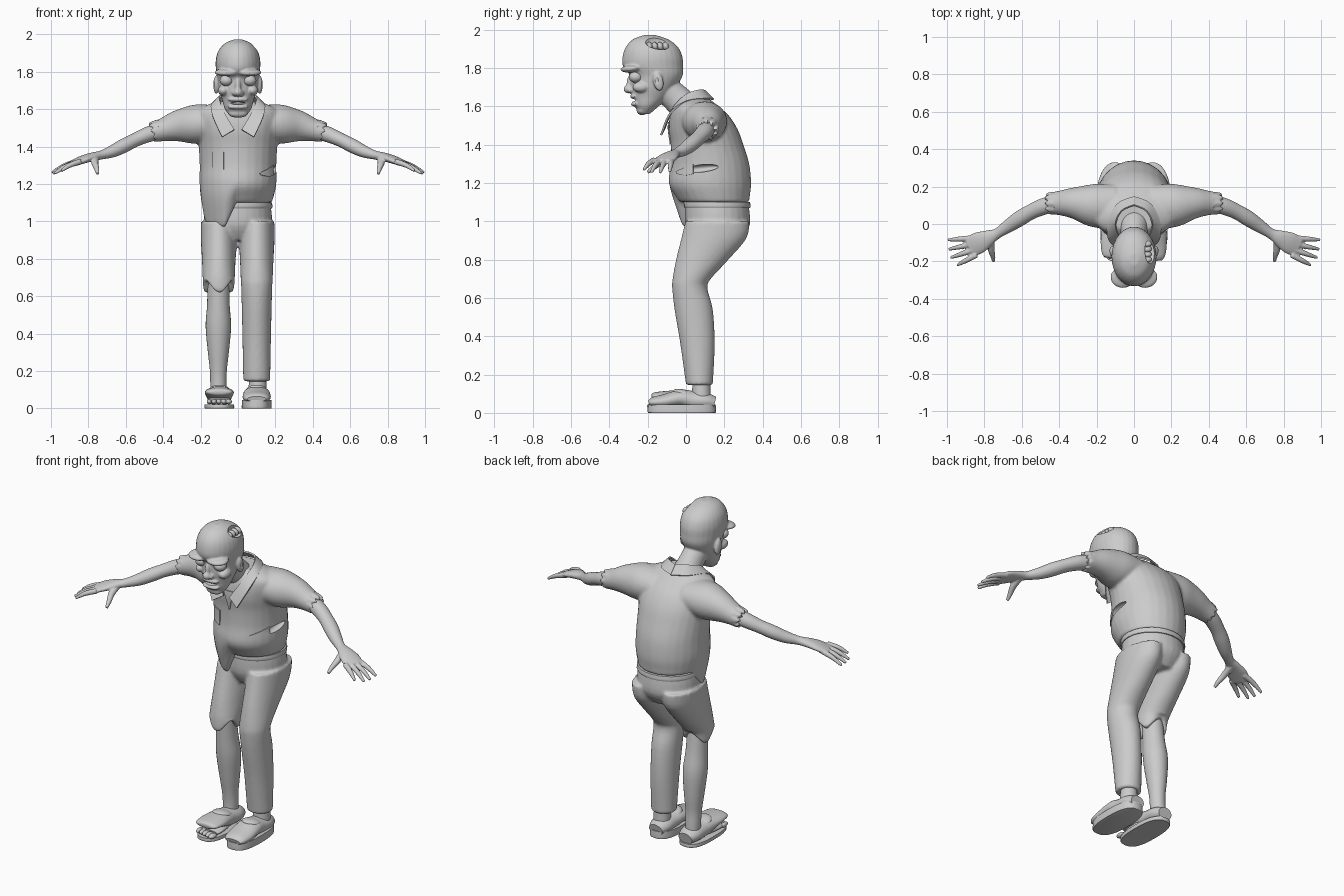
import bpy, bmesh, math
from mathutils import Vector

cube = bpy.data.objects.get("Cube")
if cube:
    bpy.data.objects.remove(cube, do_unlink=True)

grey = bpy.data.materials.new("plain grey")
grey.use_nodes = True
grey.diffuse_color = (.6, .6, .6, 1)
grey.node_tree.nodes["Principled BSDF"].inputs["Base Color"].default_value = grey.diffuse_color


def activate(obj):
    bpy.ops.object.select_all(action='DESELECT')
    obj.select_set(True)
    bpy.context.view_layer.objects.active = obj


def smooth(obj, angle=40):
    activate(obj)
    bpy.ops.object.shade_smooth_by_angle(angle=math.radians(angle))
    return obj


def finish(name, bm):
    bmesh.ops.recalc_face_normals(bm, faces=bm.faces)
    mesh = bpy.data.meshes.new(name)
    bm.to_mesh(mesh)
    bm.free()
    mesh.materials.append(grey)
    obj = bpy.data.objects.new(name, mesh)
    bpy.context.collection.objects.link(obj)
    return smooth(obj)


def modify(obj, kind, **settings):
    activate(obj)
    mod = obj.modifiers.new(kind.title(), kind)
    for key, value in settings.items():
        setattr(mod, key, value)
    bpy.ops.object.modifier_apply(modifier=mod.name)
    return obj


def curve_through(rows, steps=4):
    """Catmull-Rom interpolation of rows of numbers."""
    rows = [Vector(r) for r in rows]
    out = []
    for i in range(len(rows) - 1):
        a, b, c, d = (rows[min(max(i + k, 0), len(rows) - 1)] for k in (-1, 0, 1, 2))
        for s in range(steps):
            t = s / steps
            out.append(b + (c - a) * (t / 2) + (a * 2 - b * 5 + c * 4 - d) * (t * t / 2)
                       + (b * 3 - a - c * 3 + d) * (t ** 3 / 2))
    return out + [rows[-1]]


def loft(name, rows, flat=False, sides=28, power=1):
    """Closed tube through rows of x, y, z, half width, half height."""
    rows = curve_through(rows)
    bm = bmesh.new()
    rings = []
    for i, row in enumerate(rows):
        centre = Vector(row[:3])
        ahead = Vector(rows[min(i + 1, len(rows) - 1)][:3])
        side, up = Vector((1, 0, 0)), Vector((0, 1, 0))
        if not flat:
            tangent = (ahead - Vector(rows[max(i - 1, 0)][:3])).normalized()
            side = tangent.cross(Vector((0, 0, 1))).normalized()
            up = side.cross(tangent)
        ring = []
        for k in range(sides):
            c, s = math.cos(math.tau * k / sides), math.sin(math.tau * k / sides)
            c, s = (math.copysign(abs(v) ** power, v) for v in (c, s))
            ring.append(bm.verts.new(centre + side * c * row[3] + up * s * row[4]))
        rings.append(ring)
    for low, high in zip(rings, rings[1:]):
        for k in range(sides):
            j = (k + 1) % sides
            bm.faces.new((low[k], low[j], high[j], high[k]))
    bm.faces.new(rings[0])
    bm.faces.new(rings[-1])
    return finish(name, bm)


def column(name, x, rows, **kw):
    """Upright loft from rows of z, y, half width, half depth."""
    return loft(name, [(x, y, z, a, b) for z, y, a, b in rows], flat=True, **kw)


def ball(name, place, size, tilt=0):
    bpy.ops.mesh.primitive_uv_sphere_add(segments=24, ring_count=14, location=place, rotation=(tilt, 0, 0))
    obj = bpy.context.object
    obj.name = name
    obj.scale = size
    obj.data.materials.append(grey)
    bpy.ops.object.transform_apply(location=True, rotation=True, scale=True)
    return smooth(obj)


def fuse(name, parts, voxel, rounds=4):
    """Weld overlapping parts into one soft skin."""
    activate(parts[0])
    for part in parts:
        part.select_set(True)
    bpy.ops.object.join()
    obj = bpy.context.object
    obj.name = name
    modify(obj, 'REMESH', mode='VOXEL', voxel_size=voxel)
    modify(obj, 'SMOOTH', factor=.5, iterations=rounds)
    return smooth(obj, 60)


def carve(obj, cutter):
    cutter.hide_render = True
    modify(obj, 'BOOLEAN', operation='DIFFERENCE', object=cutter, solver='EXACT')
    bpy.data.objects.remove(cutter, do_unlink=True)
    smooth(obj, 45)


def sheet(name, first, second, thickness, target=None):
    """Thin sheet ruled between two edges, optionally laid on a target."""
    bm = bmesh.new()
    rows = []
    for a, b in zip(curve_through(first), curve_through(second)):
        rows.append([bm.verts.new(a.lerp(b, k / 6)) for k in range(7)])
    for p, q in zip(rows, rows[1:]):
        for k in range(6):
            bm.faces.new((p[k], p[k + 1], q[k + 1], q[k]))
    obj = finish(name, bm)
    if target:
        modify(obj, 'SHRINKWRAP', target=target, offset=.003)
    return smooth(modify(obj, 'SOLIDIFY', thickness=thickness, offset=0))


def clamp(v):
    return min(max(v, 0), 1)


# Shirt: trunk and two sleeves
parts = [column("shirt", 0, [
    (1.1, .15, .18, .18), (1.13, .14, .19, .193), (1.2, .125, .205, .215), (1.3, .125, .205, .205),
    (1.4, .11, .21, .19), (1.48, .09, .22, .18), (1.55, .07, .23, .155), (1.6, .05, .21, .12), (1.64, .04, .12, .08)])]
for s in (1, -1):
    parts.append(loft("sleeve", [
        (s * .1, .09, 1.53, .12, .09), (s * .22, .1, 1.52, .115, .105), (s * .32, .112, 1.51, .085, .085),
        (s * .4, .112, 1.49, .065, .062), (s * .46, .11, 1.475, .058, .054)]))
shirt = fuse("shirt", parts, .009)
# Loose shirt tail on the right, ragged sleeve ends
for v in shirt.data.vertices:
    x, y, z = v.co
    v.co.z -= .13 * clamp((1.22 - z) / .12) * clamp((-x - .01) / .06) * clamp((.2 - y) / .12)
    if abs(x) > .43:
        v.co.x += math.copysign(.008, x) * math.sin(9 * math.atan2(z - 1.475, y - .11))
carve(shirt, ball("tear_cutter", (.2, .07, 1.275), (.03, .1, .02), .1))
sheet("torn_flap", [(.12, -.06, 1.26), (.18, -.01, 1.285), (.21, .03, 1.3)],
      [(.13, -.06, 1.25), (.17, -.01, 1.24), (.21, .03, 1.25)], .006, shirt)
sheet("chest_pocket", [(-.15, -.05, 1.37), (-.08, -.08, 1.37)], [(-.15, -.05, 1.29), (-.08, -.08, 1.28)], .006, shirt)
sheet("neck_opening", [(-.035, -.12, 1.52), (.035, -.12, 1.52)], [(-.003, -.1, 1.4), (.003, -.1, 1.4)], .006, shirt)

# Folded collar
inner = [(0, .1, 1.68), (.065, .07, 1.685), (.098, 0, 1.66), (.075, -.07, 1.585), (.02, -.11, 1.49)]
outer = [(0, .145, 1.635), (.09, .105, 1.64), (.14, 0, 1.625), (.135, -.085, 1.56), (.085, -.13, 1.45)]
collar = sheet("collar", inner, outer, .01)
modify(collar, 'MIRROR')
smooth(collar)

# Trousers: one long leg, one torn short
thigh = [(.65, .02, .083, .092), (.7, .03, .086, .1), (.8, .085, .09, .137), (.91, .145, .096, .17), (1, .165, .095, .168)]
shin = [(.145, .07, .072, .07), (.36, .06, .076, .09), (.54, .04, .08, .1)]
parts = [column("hips", 0, [(.9, .16, .12, .12), (.98, .165, .18, .168), (1.1, .16, .173, .165)]),
         column("long_leg", .1, shin + thigh), column("short_leg", -.103, thigh)]
trousers = fuse("trousers", parts, .009)
for v in trousers.data.vertices:
    if v.co.x < 0 and v.co.z < .7:
        turn = math.atan2(v.co.y - .02, v.co.x + .103)
        v.co.z += .03 * math.sin(3 * turn + 3) * clamp((.7 - v.co.z) / .04)
column("belt", 0, [(1.07, .164, .181, .171), (1.08, .163, .184, .174), (1.1, .162, .182, .172)])

# Bare right shin, left ankle
column("bare_shin", -.105, [(.03, .08, .04, .05), (.12, .08, .043, .045), (.2, .075, .045, .047), (.3, .07, .056, .06),
                            (.44, .06, .068, .072), (.56, .045, .06, .066), (.72, .03, .058, .06)])
column("left_ankle", .105, [(.05, .08, .05, .05), (.2, .08, .045, .045)])

# Shoes
for s, side in ((1, "left"), (-1, "right")):
    x = s * .1
    top = .045 if s > 0 else .022
    column(side + "_sole", x, [(0, -.022, .077, .174), (.006, -.022, .08, .178), (top, -.022, .079, .177)], power=.75)
    heel = [(x, -.03, .075, .072, .045), (x, .03, .065, .066, .05), (x, .1, .06, .064, .045), (x, .15, .05, .045, .035)]
    if s > 0:
        front = [(x, -.193, .05, .05, .015), (x, -.17, .055, .066, .028), (x, -.11, .06, .075, .038)]
    else:
        front = [(x, -.18, .087, .04, .01), (x, -.165, .087, .068, .02), (x, -.1, .085, .078, .03)]
        loft("right_foot", [(x, -.14, .035, .06, .014), (x, -.08, .04, .065, .022), (x, .05, .05, .05, .03)])
        for k in range(5):
            ball("toe", (x - .054 + k * .026, -.15 - k * .006, .036), (.013 + k * .0012, .03, .014))
    loft(side + "_shoe_upper", front + heel)
    ball(side + "_shoe_tongue", (x, -.01, .1), (.055, .06, .022), -.25)

# Arms with hands
for s, side in ((1, "left"), (-1, "right")):
    parts = [loft("arm", [(s * x, y, z, a, b) for x, y, z, a, b in (
        (.4, .115, 1.49, .045, .045), (.48, .095, 1.465, .045, .042), (.55, .065, 1.435, .041, .037),
        (.61, .03, 1.405, .042, .038), (.67, -.01, 1.375, .036, .033), (.73, -.05, 1.355, .028, .024),
        (.78, -.075, 1.345, .043, .023), (.83, -.1, 1.33, .058, .021), (.88, -.125, 1.31, .055, .016))])]
    for k, tip in enumerate(((.995, -.085, 1.26), (.99, -.135, 1.255), (.98, -.18, 1.257), (.945, -.22, 1.27))):
        base = Vector((.86 - k * .006, -.075 - k * .03, 1.32))
        bend = base.lerp(Vector(tip), .55) + Vector((0, 0, .008))
        parts.append(loft("finger", [(s * p[0], p[1], p[2], r, r) for p, r in (
            (base, .016), (bend, .014), (Vector(tip), .008))], sides=12))
    parts.append(loft("thumb", [(s * .765, -.075, 1.34, .022, .02), (s * .765, -.13, 1.31, .019, .018),
                                (s * .755, -.17, 1.28, .014, .014), (s * .75, -.2, 1.255, .009, .009)], sides=12))
    fuse(side + "_arm", parts, .005, 3)

# Head: skull, neck and face
parts = [
    column("head", 0, [
        (1.56, -.215, .04, .025), (1.6, -.205, .07, .062), (1.65, -.185, .085, .095), (1.7, -.17, .1, .118),
        (1.76, -.155, .11, .137), (1.81, -.172, .118, .157), (1.86, -.175, .119, .156),
        (1.91, -.178, .106, .136), (1.95, -.185, .073, .092), (1.972, -.19, .025, .03)]),
    loft("neck", [(0, -.14, 1.72, .07, .07), (0, -.06, 1.65, .068, .075), (0, -.01, 1.6, .078, .08), (0, .02, 1.55, .08, .09)]),
    ball("nose", (0, -.3, 1.69), (.024, .026, .022)),
    ball("nose_bridge", (0, -.285, 1.73), (.016, .025, .045), -.2),
    ball("upper_lip", (0, -.268, 1.652), (.056, .024, .013)),
    ball("lower_lip", (0, -.262, 1.612), (.056, .026, .013)),
    ball("chin", (0, -.23, 1.578), (.052, .028, .024))]
for s in (1, -1):
    parts += [ball("brow", (s * .06, -.285, 1.797), (.066, .058, .02), .1),
              ball("cheek", (s * .078, -.235, 1.7), (.03, .045, .028)),
              ball("nostril", (s * .02, -.29, 1.685), (.014, .018, .014)),
              ball("ear", (s * .116, -.145, 1.73), (.016, .027, .05), .2)]
head = fuse("head", parts, .006, 3)
for s in (1, -1):
    carve(head, ball("socket_cutter", (s * .062, -.31, 1.753), (.044, .036, .026)))
    carve(head, ball("ear_cutter", (s * .135, -.155, 1.735), (.008, .013, .03), .2))
    ball("eye", (s * .062, -.262, 1.753), (.036, .036, .03))
carve(head, ball("mouth_cutter", (0, -.285, 1.632), (.045, .04, .008)))
ball("teeth", (0, -.235, 1.632), (.045, .022, .013))
# Open scalp wound with a bare lumpy inside
carve(head, ball("wound_cutter", (.092, -.145, 1.938), (.036, .07, .045), -.15))
for k in range(4):
    ball("wound_fold", (.068, -.19 + k * .028, 1.913), (.027, .017, .023), .3)
